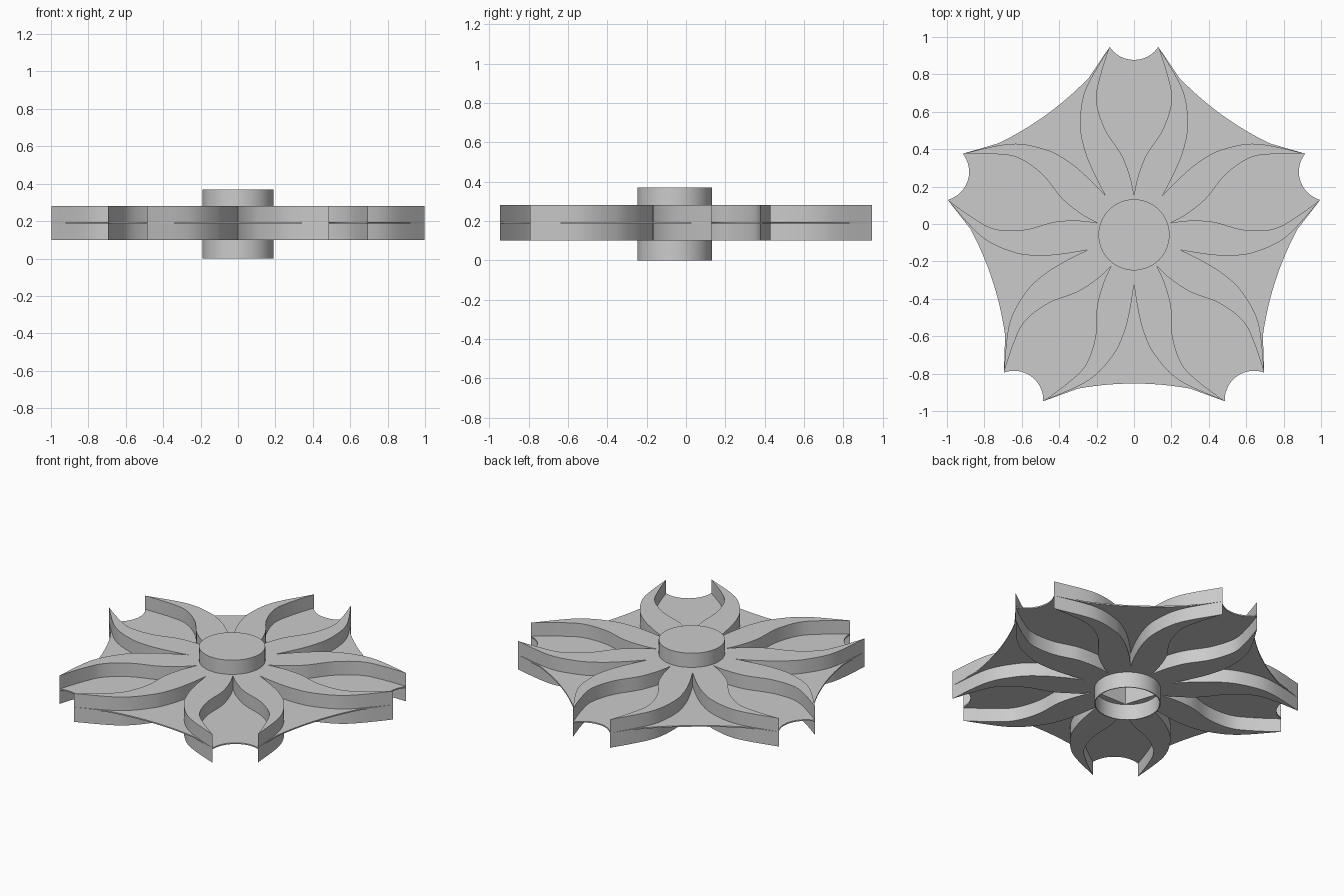
import bpy
from math import sin, cos, pi, radians

if "Cube" in bpy.data.objects:
    bpy.data.objects.remove(bpy.data.objects["Cube"])

CY = -0.058          # flower centre in y
STEP = 2 * pi / 5    # angle between petals


def turn(p, a):
    """Rotate a 2D point clockwise by angle a."""
    return (p[0] * cos(a) + p[1] * sin(a), -p[0] * sin(a) + p[1] * cos(a))


def ring(r, n, start=pi / 2):
    return [(r * cos(start + 2 * pi * i / n), r * sin(start + 2 * pi * i / n)) for i in range(n)]


def smooth(pts, n=8):
    """Catmull-Rom curve through the points."""
    q = [pts[0]] + pts + [pts[-1]]
    out = []
    for i in range(1, len(q) - 2):
        a, b, c, d = q[i - 1:i + 3]
        for k in range(n):
            t = k / n
            out.append(tuple(0.5 * (2 * b[j] + (c[j] - a[j]) * t
                                    + (2 * a[j] - 5 * b[j] + 4 * c[j] - d[j]) * t * t
                                    + (3 * b[j] - a[j] - 3 * c[j] + d[j]) * t ** 3)
                             for j in (0, 1)))
    return out + [pts[-1]]


def slab(name, loops, z0, z1):
    """Extrude flat outlines (later loops are holes) from z0 to z1."""
    cu = bpy.data.curves.new(name, 'CURVE')
    cu.dimensions = '2D'
    cu.fill_mode = 'BOTH'
    cu.extrude = (z1 - z0) / 2
    for loop in loops:
        sp = cu.splines.new('POLY')
        sp.points.add(len(loop) - 1)
        for p, (x, y) in zip(sp.points, loop):
            p.co = (x, y, 0, 1)
        sp.use_cyclic_u = True
    ob = bpy.data.objects.new(name, cu)
    ob.location = (0, CY, (z0 + z1) / 2)
    bpy.context.collection.objects.link(ob)
    bpy.ops.object.select_all(action='DESELECT')
    bpy.context.view_layer.objects.active = ob
    ob.select_set(True)
    bpy.ops.object.convert(target='MESH')
    bpy.ops.object.shade_smooth_by_angle(angle=radians(30))
    return bpy.context.object


# One petal, right half: outer rib line to the tip, inner rib line back to the hub
outer = smooth([(.153, .21), (.215, .33), (.265, .455), (.288, .59), (.26, .775), (.13, 1.005)])
inner = smooth([(.13, 1.005), (.18, .845), (.2, .715), (.155, .565), (.065, .425), (.018, .3), (0, .208)])
right = outer + inner[1:]
left = [(-x, y) for x, y in right]
petal = left[:-1] + right[::-1][:-1]      # left gap, left tip, hub, right tip, right gap

ribs = []
for i in range(5):
    ribs += [turn(p, i * STEP) for p in petal]
slab("petal_ribs", [ribs, ring(.18, 5)], .1, .28)

# Thin web: scooped notch at each petal end, shallow arc between petals
R = .156
half = math_half = 0.985
notch = [(.13 * sin(pi / 2 * k / 8) / sin(pi / 2), 0) for k in range(-8, 9)]
notch = [(x, .935 + R - (R * R - x * x) ** .5) for x, _ in notch]
gap = [(x, .795 + .3 * x * x) for x in [.3 * k / 10 for k in range(-10, 11)]]
web = []
for i in range(5):
    web += [turn(p, i * STEP) for p in notch]
    web += [turn(p, (i + .5) * STEP) for p in gap]
slab("petal_web", [web, ring(.2, 64)], .186, .194)

# Hub: solid cap above, open collar below
slab("hub_cap", [ring(.19, 64)], .28, .37)
slab("hub_collar", [ring(.19, 64), ring(.185, 64)], 0, .1)
